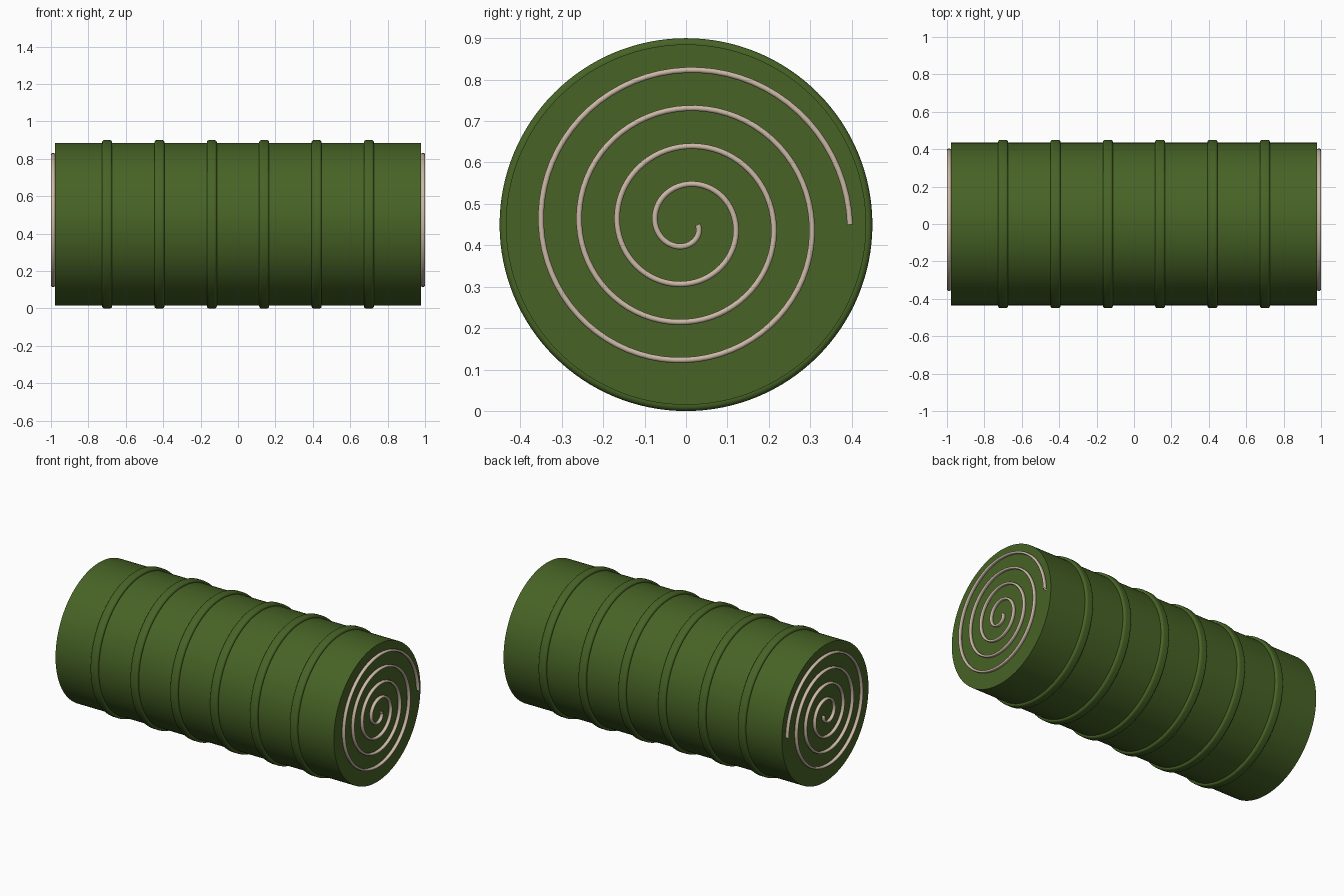
import bpy
import bmesh
import math
from mathutils import Matrix, Vector

cube = bpy.data.objects.get("Cube")
if cube:
    bpy.data.objects.remove(cube, do_unlink=True)

RADIUS, HALF_LENGTH, CENTRE_Z = 0.435, 0.978, 0.45
RING_RADIUS, RING_HALF_WIDTH, RING_ROUND = 0.45, 0.027, 0.013


def make_material(name, colour):
    mat = bpy.data.materials.new(name)
    mat.use_nodes = True
    mat.diffuse_color = (*colour, 1)
    bsdf = mat.node_tree.nodes["Principled BSDF"]
    bsdf.inputs["Base Color"].default_value = (*colour, 1)
    bsdf.inputs["Roughness"].default_value = 0.7
    return mat


green = make_material("olive green", (0.063, 0.125, 0.019))
cream = make_material("pinkish cream", (0.60, 0.48, 0.38))


def lathe(name, profile, x, mat):
    """Spin (x, radius) points around the roll's long axis."""
    bm = bmesh.new()
    verts = [bm.verts.new((px, 0, r)) for px, r in profile]
    edges = [bm.edges.new(pair) for pair in zip(verts, verts[1:])]
    bmesh.ops.spin(bm, geom=verts + edges, cent=(0, 0, 0), axis=(1, 0, 0),
                   angle=math.tau, steps=128, use_duplicate=False)
    bmesh.ops.remove_doubles(bm, verts=bm.verts, dist=0.0001)
    bmesh.ops.recalc_face_normals(bm, faces=bm.faces)
    mesh = bpy.data.meshes.new(name)
    bm.to_mesh(mesh)
    bm.free()
    mesh.materials.append(mat)
    obj = bpy.data.objects.new(name, mesh)
    obj.location = (x, 0, CENTRE_Z)
    bpy.context.collection.objects.link(obj)
    bpy.ops.object.select_all(action="DESELECT")
    obj.select_set(True)
    bpy.context.view_layer.objects.active = obj
    bpy.ops.object.shade_smooth_by_angle(angle=math.radians(35))
    return obj


# Main roll with closed flat ends
lathe("roll_body", [(-HALF_LENGTH, 0), (-HALF_LENGTH, RADIUS),
                    (HALF_LENGTH, RADIUS), (HALF_LENGTH, 0)], 0, green)

# Six rounded bands wrapped around the roll
band = [(-RING_HALF_WIDTH, RADIUS - 0.01)]
for side, start in ((-1, 180), (1, 90)):
    for step in range(7):
        a = math.radians(start - step * 15)
        band.append((side * (RING_HALF_WIDTH - RING_ROUND) + RING_ROUND * math.cos(a),
                     RING_RADIUS - RING_ROUND + RING_ROUND * math.sin(a)))
band.append((RING_HALF_WIDTH, RADIUS - 0.01))
for i in range(6):
    lathe(f"band_{i + 1}", band, -0.7 + 0.28 * i, green)


# Raised spiral strand on each end, mirrored left to right
def spiral(name, side):
    turns, per_turn = 4, 72
    curve = bpy.data.curves.new(name, "CURVE")
    curve.dimensions = "2D"
    curve.fill_mode = "NONE"
    curve.extrude = 0.004
    curve.bevel_depth = 0.007
    curve.bevel_resolution = 2
    line = curve.splines.new("POLY")
    line.points.add(turns * per_turn)
    for i, point in enumerate(line.points):
        t = i / per_turn
        r = 0.028 + 0.092 * t
        a = -math.tau * t
        point.co = (r * math.cos(a), r * math.sin(a) * 1.0, 0, 1)
    obj = bpy.data.objects.new(name, curve)
    bpy.context.collection.objects.link(obj)
    # Turn the drawing plane to face along x, keeping y and z the same on both ends
    basis = Matrix(((0, 0, 1), (1, 0, 0), (0, 1, 0))).to_4x4()
    obj.matrix_world = Matrix.Translation(Vector((side * 0.989, 0, CENTRE_Z))) @ basis
    curve.materials.append(cream)
    # Turn the curve into a smooth mesh
    bpy.ops.object.select_all(action="DESELECT")
    obj.select_set(True)
    bpy.context.view_layer.objects.active = obj
    bpy.ops.object.convert(target="MESH")
    bpy.ops.object.shade_smooth_by_angle(angle=math.radians(50))


spiral("left_end_spiral", 1)
spiral("right_end_spiral", -1)
